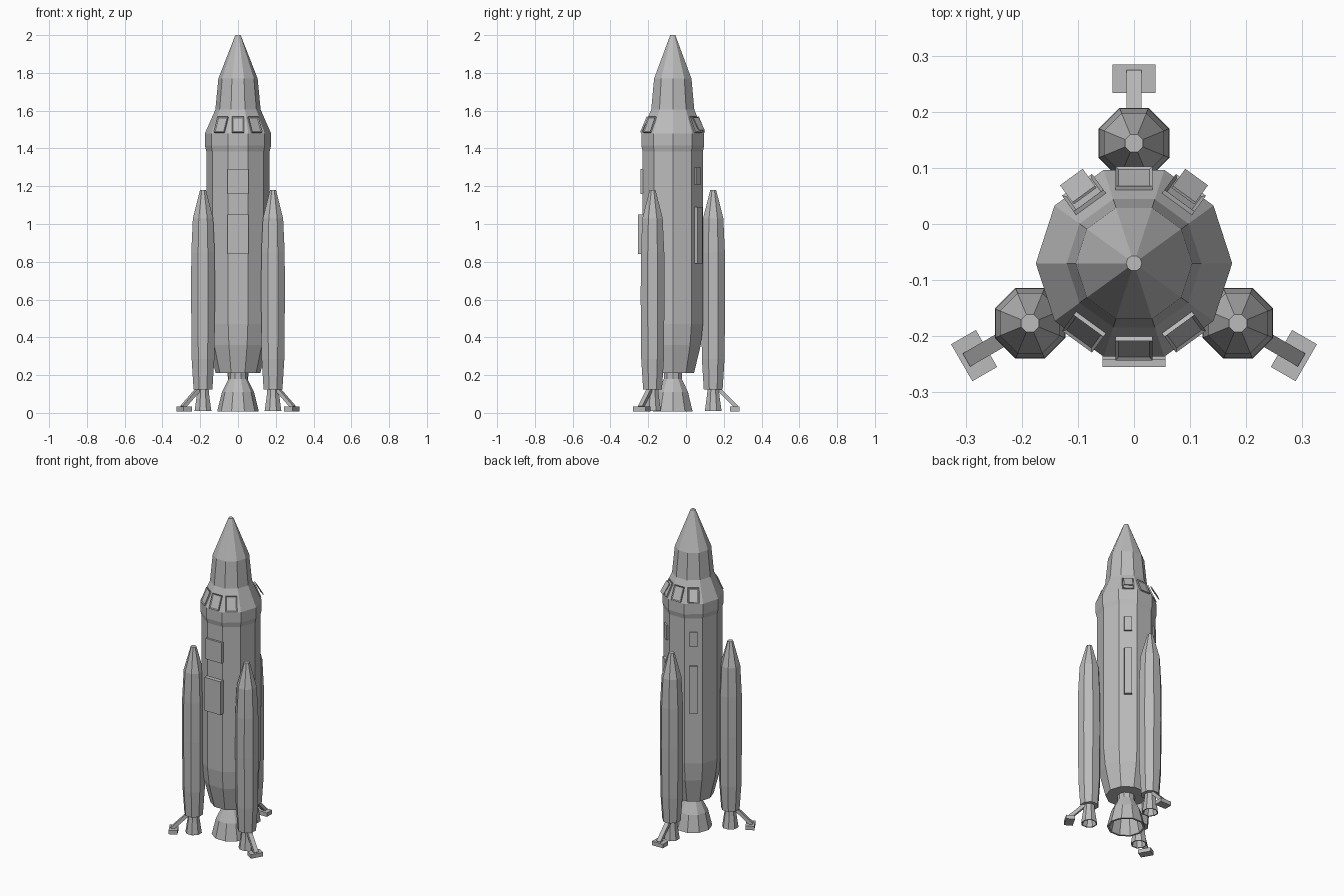
import bpy, bmesh, math
from mathutils import Matrix, Vector

old = bpy.data.objects.get("Cube")
if old:
    bpy.data.objects.remove(old, do_unlink=True)

CORE = Vector((0, -0.07, 0))      # axis of the main hull
BOOSTER_RADIUS = 0.214            # distance of boosters from that axis

grey = bpy.data.materials.new("hull_grey")
grey.diffuse_color = (0.5, 0.5, 0.5, 1)
grey.use_nodes = True
grey.node_tree.nodes["Principled BSDF"].inputs["Base Color"].default_value = (0.5, 0.5, 0.5, 1)


def finish(name, bm):
    bmesh.ops.recalc_face_normals(bm, faces=bm.faces)
    mesh = bpy.data.meshes.new(name)
    bm.to_mesh(mesh)
    bm.free()
    mesh.materials.append(grey)
    obj = bpy.data.objects.new(name, mesh)
    bpy.context.scene.collection.objects.link(obj)
    return obj


def lathe(name, profile, sides, centre, phase=0.0):
    """Faceted solid from (radius, height) pairs, capped at both ends."""
    bm = bmesh.new()
    rings = []
    for r, z in profile:
        ring = []
        for i in range(sides):
            a = phase + math.tau * i / sides
            ring.append(bm.verts.new((centre.x + r * math.cos(a), centre.y + r * math.sin(a), z)))
        rings.append(ring)
    for low, high in zip(rings, rings[1:]):
        for i in range(sides):
            j = (i + 1) % sides
            bm.faces.new((low[i], low[j], high[j], high[i]))
    bm.faces.new(rings[0])
    bm.faces.new(rings[-1])
    return finish(name, bm)


def plate(name, angle, radius, z, size, tilt=0, inset=0):
    """Box facing outward from the hull axis; size is depth, width, height."""
    bm = bmesh.new()
    bmesh.ops.create_cube(bm, size=1, matrix=Matrix.Diagonal((*size, 1)))
    if inset:
        outer = [f for f in bm.faces if f.normal.x > 0.9]
        bmesh.ops.inset_region(bm, faces=outer, thickness=inset, depth=-0.004)
    place = (Matrix.Translation(CORE) @ Matrix.Rotation(math.radians(angle), 4, 'Z')
             @ Matrix.Translation((radius, 0, z)) @ Matrix.Rotation(-math.radians(tilt), 4, 'Y'))
    bmesh.ops.transform(bm, matrix=place, verts=bm.verts)
    return finish(name, bm)


# Main hull and engine bell
lathe("hull", [(0.118, 0.21), (0.156, 0.36), (0.168, 0.47), (0.168, 1.385), (0.175, 1.415),
               (0.175, 1.48), (0.12, 1.605), (0.104, 1.77), (0.014, 2.0)], 10, CORE)
lathe("main_engine", [(0.05, 0.22), (0.05, 0.18), (0.085, 0.11), (0.11, 0.008),
                      (0.098, 0.008), (0.075, 0.11), (0.035, 0.18)], 10, CORE)

# Boosters, each with a bell, a strut and a foot
EIGHTH = math.pi / 8
for side, angle in (("back", 90), ("right", 210), ("left", 330)):
    a = math.radians(angle)
    centre = CORE + BOOSTER_RADIUS * Vector((math.cos(a), math.sin(a), 0))
    lathe(side + "_booster", [(0.054, 0.125), (0.065, 0.285), (0.068, 0.6), (0.067, 0.85),
                              (0.058, 1.03), (0.017, 1.18)], 8, centre, EIGHTH)
    lathe(side + "_booster_engine", [(0.032, 0.13), (0.036, 0.09), (0.048, 0.01),
                                     (0.041, 0.01), (0.026, 0.09)], 8, centre, EIGHTH)
    plate(side + "_strut", angle, 0.283, 0.085, (0.02, 0.027, 0.155), tilt=-135 + 180)
    plate(side + "_foot", angle, 0.329, 0.02, (0.051, 0.076, 0.025))

# Framed windows on the sloping collar
for side, middle in (("front", 270), ("back", 90)):
    for step in (-36, 0, 36):
        plate(f"{side}_window_{step}", middle + step, 0.149, 1.525,
              (0.014, 0.066, 0.09), tilt=22.7, inset=0.008)

# Hatches on the front and service panels on the rear quarters
plate("upper_hatch", 270, 0.164, 1.225, (0.016, 0.112, 0.13))
plate("lower_hatch", 270, 0.17, 0.945, (0.03, 0.112, 0.21))
for side, angle in (("left", 54), ("right", 126)):
    plate(side + "_vent", angle, 0.162, 1.255, (0.014, 0.045, 0.09))
    plate(side + "_long_panel", angle, 0.165, 0.94, (0.024, 0.045, 0.3))
    plate(side + "_window_shade", angle, 0.169, 1.53, (0.005, 0.05, 0.075), tilt=30)
